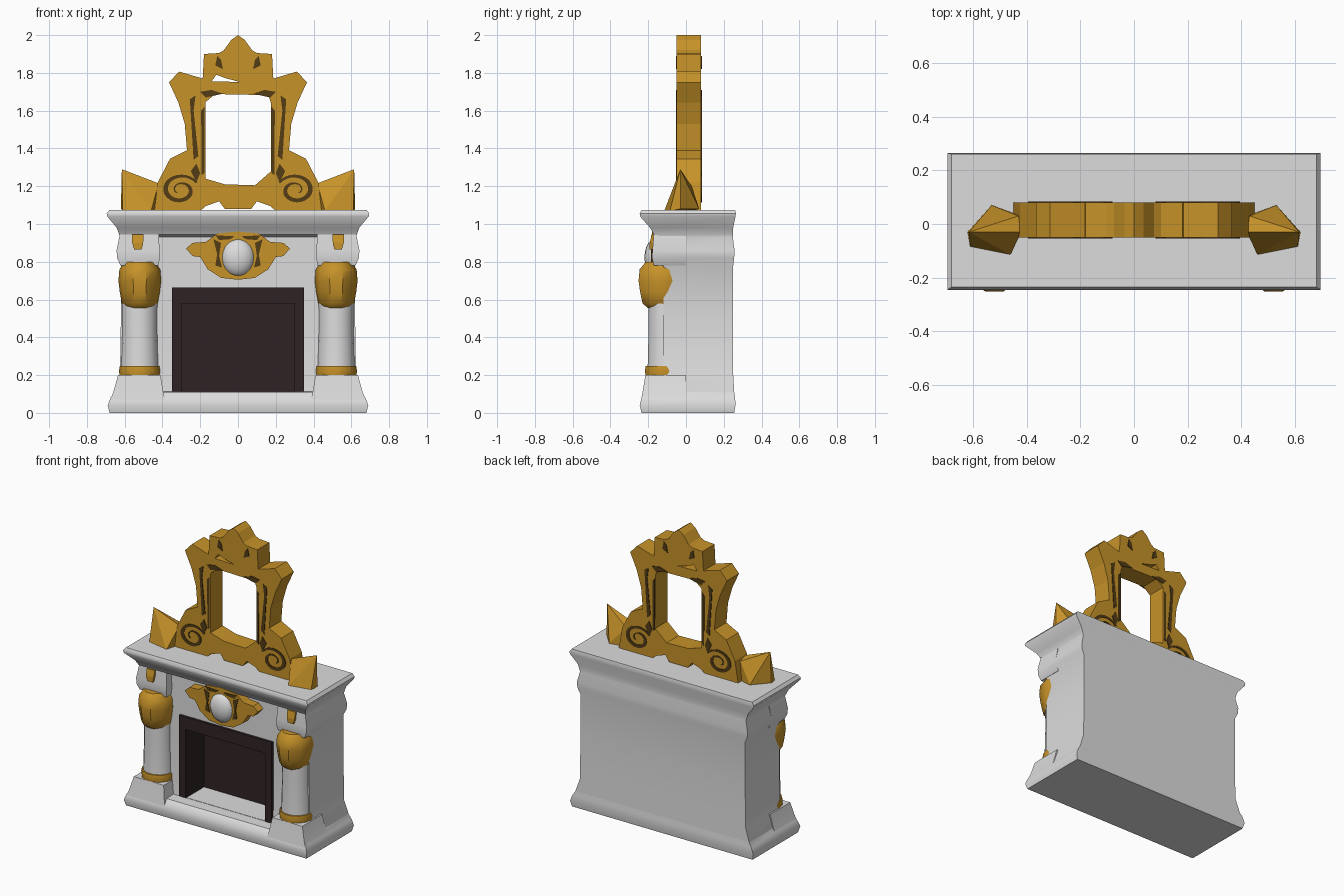
import bpy, bmesh, math
from mathutils import Matrix

if "Cube" in bpy.data.objects:
    bpy.data.objects.remove(bpy.data.objects["Cube"])


def material(name, rgb):
    m = bpy.data.materials.new(name)
    m.diffuse_color = (*rgb, 1)
    m.use_nodes = True
    m.node_tree.nodes["Principled BSDF"].inputs["Base Color"].default_value = m.diffuse_color
    return m


STONE = material("pale stone", (0.72, 0.72, 0.72))
GOLD = material("gold", (0.57, 0.29, 0.022))
BROWN = material("dark brown", (0.085, 0.045, 0.008))
SOOT = material("soot", (0.028, 0.016, 0.017))


def finish(name, bm, mat, smooth=None):
    bmesh.ops.recalc_face_normals(bm, faces=bm.faces)
    me = bpy.data.meshes.new(name)
    bm.to_mesh(me)
    bm.free()
    me.materials.append(mat)
    ob = bpy.data.objects.new(name, me)
    bpy.context.collection.objects.link(ob)
    if smooth:
        shade(ob, smooth)
    return ob


def shade(ob, angle):
    bpy.ops.object.select_all(action='DESELECT')
    ob.select_set(True)
    bpy.context.view_layer.objects.active = ob
    bpy.ops.object.shade_smooth_by_angle(angle=math.radians(angle))


def rings(bm, loops, cap=True):
    vs = [[bm.verts.new(p) for p in loop] for loop in loops]
    n = len(vs[0])
    for a, b in zip(vs, vs[1:]):
        for i in range(n):
            j = (i + 1) % n
            bm.faces.new((a[i], a[j], b[j], b[i]))
    if cap:
        bm.faces.new(vs[0])
        bm.faces.new(vs[-1])


def loft(name, levels, mat, smooth=None):
    """Stack of rectangles: z, x0, x1, y0, y1."""
    bm = bmesh.new()
    rings(bm, [[(a, c, z), (b, c, z), (b, d, z), (a, d, z)] for z, a, b, c, d in levels])
    return finish(name, bm, mat, smooth)


def lathe(name, x, y, profile, mat, ys=1.0, n=14, smooth=40):
    """Turned part: (radius, z) profile around a vertical axis."""
    bm = bmesh.new()
    rings(bm, [[(x + r * math.cos(2 * math.pi * i / n), y + ys * r * math.sin(2 * math.pi * i / n), z)
                for i in range(n)] for r, z in profile])
    return finish(name, bm, mat, smooth)


def plate(name, outlines, y0, y1, mat):
    """Filled x-z outlines (inner ones become holes), extruded along y."""
    cu = bpy.data.curves.new(name, 'CURVE')
    cu.dimensions = '2D'
    cu.fill_mode = 'BOTH'
    cu.extrude = (y1 - y0) / 2
    for pts in outlines:
        s = cu.splines.new('POLY')
        s.points.add(len(pts) - 1)
        for p, (x, z) in zip(s.points, pts):
            p.co = (x, z, 0, 1)
        s.use_cyclic_u = True
    tmp = bpy.data.objects.new(name + "_curve", cu)
    bpy.context.collection.objects.link(tmp)
    dg = bpy.context.evaluated_depsgraph_get()
    me = bpy.data.meshes.new_from_object(tmp.evaluated_get(dg))
    bpy.data.objects.remove(tmp)
    me.transform(Matrix.Translation((0, (y0 + y1) / 2, 0)) @ Matrix.Rotation(math.pi / 2, 4, 'X'))
    me.materials.clear()
    me.materials.append(mat)
    for p in me.polygons:
        p.use_smooth = False
    ob = bpy.data.objects.new(name, me)
    bpy.context.collection.objects.link(ob)
    return ob


def mirrored(half):
    return half + [(-x, z) for x, z in reversed(half) if x > 0.001]


# chimney body with moulded base and cornice: z, half width, front, back
body = loft("mantel_body", [(z, -w, w, f, b) for z, w, f, b in [
    (0, .68, -.235, .255), (.04, .69, -.245, .262), (.08, .675, -.235, .26), (.11, .655, -.205, .255),
    (.112, .655, -.13, .255), (.2, .625, -.12, .25), (.5, .62, -.12, .25), (.78, .62, -.12, .25),
    (.82, .64, -.12, .255), (.86, .643, -.12, .257), (.93, .625, -.12, .248), (.945, .63, -.17, .248),
    (.98, .642, -.19, .25), (1.04, .692, -.243, .262), (1.055, .695, -.245, .264), (1.075, .68, -.235, .26)]], STONE)
cutter = loft("firebox_cutter", [(.114, -.345, .345, -.3, .08), (.66, -.345, .345, -.3, .08)], STONE)
cutter.hide_render = True
mod = body.modifiers.new("opening", 'BOOLEAN')
mod.object = cutter
mod.operation = 'DIFFERENCE'
mod.solver = 'EXACT'
bpy.context.view_layer.objects.active = body
bpy.ops.object.modifier_apply(modifier="opening")
bpy.data.objects.remove(cutter)
shade(body, 40)

# dark firebox surround, jambs and back, open at the floor
bm = bmesh.new()
steps = [[bm.verts.new(p) for p in ((-w, y, .114), (-w, y, t), (w, y, t), (w, y, .114))]
         for w, t, y in [(.35, .665, -.11), (.35, .665, -.137), (.298, .58, -.137), (.298, .58, .06)]]
for a, b in zip(steps, steps[1:]):
    for i in range(3):
        bm.faces.new((a[i], a[i + 1], b[i + 1], b[i]))
bm.faces.new(steps[-1])
finish("firebox", bm, SOOT)

# columns, pedestals and gold column ornaments on both sides
for s, side in ((-1, "left"), (1, "right")):
    def block(name, levels, mat, smooth=None):
        return loft(side + name, [(z, min(s * a, s * b), max(s * a, s * b), c, d)
                                  for z, a, b, c, d in levels], mat, smooth)
    cx = s * .52
    block("_pedestal", [(.04, .38, .688, -.243, 0), (.11, .395, .66, -.23, 0),
                        (.2, .41, .635, -.215, 0)], STONE, 40)
    lathe(side + "_column", cx, -.105, [(.105, .19), (.1, .26), (.095, .45), (.098, .8)], STONE)
    lathe(side + "_column_band", cx, -.11, [(.107, .2), (.11, .222), (.106, .247)], GOLD)
    lathe(side + "_capital", cx, -.12, [(.07, .555), (.095, .58), (.106, .64), (.113, .7),
                                        (.108, .76), (.08, .80)], GOLD, ys=1.22, n=10)
    block("_entablature_block", [(.78, .42, .622, -.17, 0), (.82, .415, .64, -.18, 0),
                                 (.86, .415, .643, -.178, 0), (.95, .42, .625, -.17, 0)], STONE, 40)
    block("_rosette", [(.865, .51, .55, -.192, -.15), (.9, .502, .56, -.192, -.15),
                       (.945, .5, .56, -.182, -.15)], GOLD)

    # leaf ornament at the end of the shelf
    bm = bmesh.new()
    for x, y, z in [(.42, .03, 1.07), (.46, -.115, 1.07), (.61, -.085, 1.07), (.62, -.03, 1.08),
                    (.53, .07, 1.08), (.615, -.03, 1.29), (.42, -.03, 1.215), (.43, .03, 1.2)]:
        bm.verts.new((s * x, y, z))
    bmesh.ops.convex_hull(bm, input=bm.verts)
    finish(side + "_leaf", bm, GOLD)

    # painted scrolls and shadow lines, front and back of the frame
    inner, outer = [], []
    for i in range(41):
        t = i / 40
        a, r = .5 + t * 3.1 * math.pi, .098 - .073 * t
        w = .004 + .009 * math.sin(math.pi * min(1, t * 1.15 + .08))
        outer.append((-s * -1 * (-.305 + (r + w) * math.cos(a)) * -1, 1.18 + (r + w) * .82 * math.sin(a)))
        inner.append((-s * -1 * (-.305 + (r - w) * math.cos(a)) * -1, 1.18 + (r - w) * .82 * math.sin(a)))
    marks = {
        "_scroll": outer + inner[::-1],
        "_post_line": [(s * x, z) for x, z in [(.21, 1.36), (.235, 1.34), (.255, 1.66), (.225, 1.68), (.235, 1.6)]],
        "_opening_line": [(s * x, z) for x, z in [(.178, 1.27), (.193, 1.26), (.195, 1.6), (.178, 1.62)]],
        "_crest_mark": [(s * x, z) for x, z in [(.08, 1.82), (.12, 1.84), (.11, 1.89), (.09, 1.87)]],
        "_crest_dash": [(s * x, z) for x, z in [(.08, 1.69), (.17, 1.67), (.2, 1.70), (.14, 1.71)]],
        "_corner_mark": [(s * x, z) for x, z in [(.22, 1.22), (.25, 1.28), (.22, 1.32), (.2, 1.27)]],
    }
    for key, pts in marks.items():
        plate(side + key + "_front", [pts], -.054, -.049, BROWN)
        plate(side + key + "_back", [pts], .079, .084, BROWN)

    # dark accents on the cartouche
    plate(side + "_cartouche_mark", [[(s * x, z) for x, z in [(.09, .9), (.13, .92), (.11, .84), (.12, .78),
                                                              (.085, .77), (.1, .83)]]], -.184, -.178, BROWN)
    plate(side + "_cartouche_top_mark", [[(s * x, z) for x, z in [(.02, .935), (.12, .94), (.1, .915),
                                                                  (.04, .92)]]], -.184, -.178, BROWN)

# mirror frame: outer silhouette, main opening and small pierced gap
outline = mirrored([(0, 2.0), (.035, 1.975), (.075, 1.92), (.1, 1.905), (.18, 1.9), (.187, 1.77), (.312, 1.807),
                    (.365, 1.75), (.315, 1.642), (.282, 1.53), (.27, 1.39), (.36, 1.345), (.425, 1.22),
                    (.45, 1.07), (.2, 1.07), (.17, 1.095), (.1, 1.12), (.07, 1.08)])
opening = [(-.172, 1.645), (-.12, 1.688), (.16, 1.682), (.175, 1.64), (.176, 1.28), (.09, 1.205),
           (-.07, 1.21), (-.172, 1.24)]
gap = [(-.14, 1.755), (-.115, 1.79), (-.06, 1.77), (.01, 1.752)]
plate("mirror_frame", [outline, opening, gap], -.05, .08, GOLD)

# gold cartouche with a pale oval boss
plate("cartouche", [mirrored([(0, .96), (.11, .95), (.17, .905), (.24, .9), (.275, .87), (.24, .83), (.2, .825),
                              (.16, .76), (.09, .715), (0, .705)])], -.18, -.1, GOLD)
bm = bmesh.new()
bmesh.ops.create_uvsphere(bm, u_segments=16, v_segments=10, radius=1,
                          matrix=Matrix.Translation((0, -.165, .822)) @ Matrix.Diagonal((.088, .055, .1, 1)))
finish("cartouche_boss", bm, STONE, 60)
